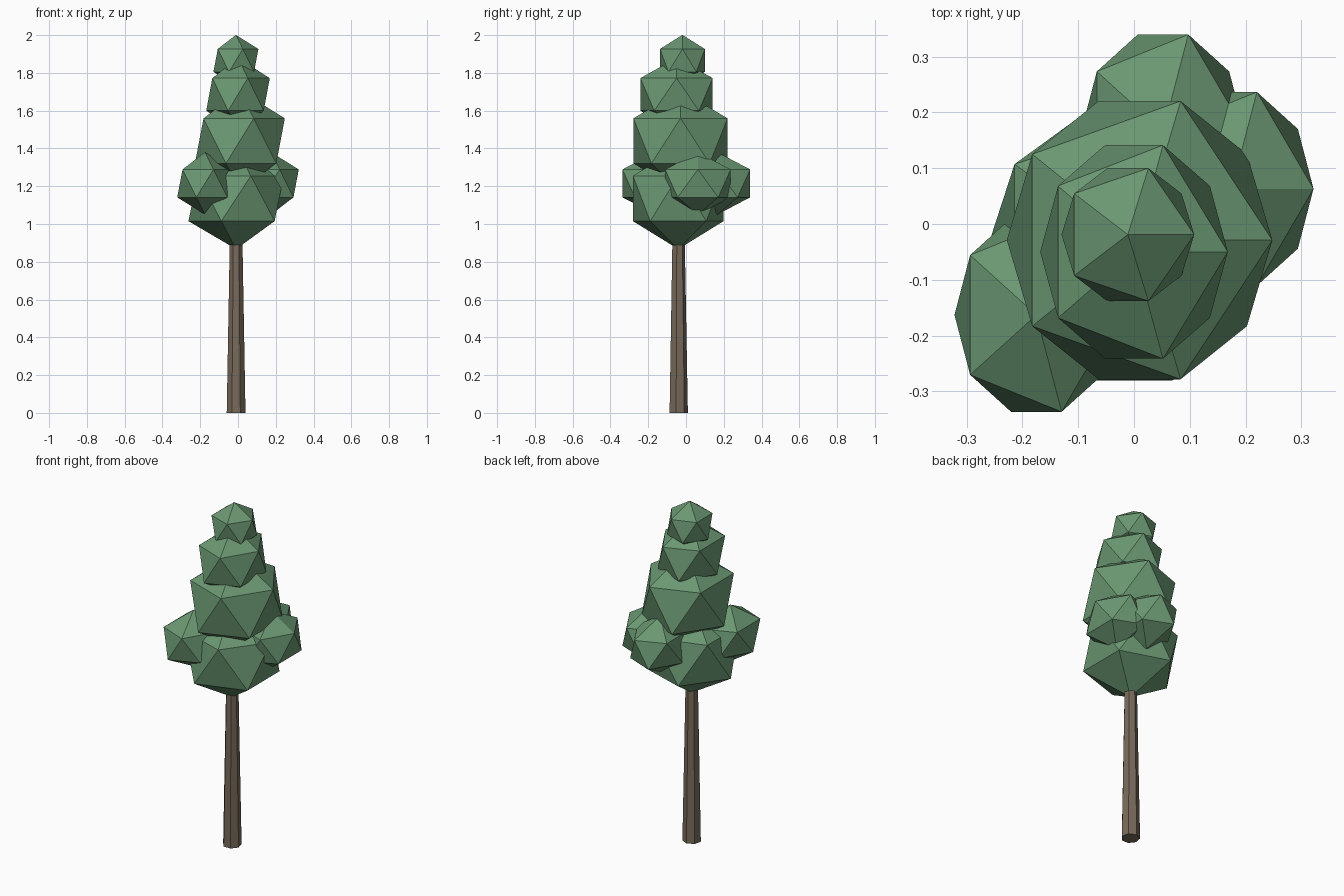
import bpy

cube = bpy.data.objects.get("Cube")
if cube:
    bpy.data.objects.remove(cube, do_unlink=True)


def make_material(name, rgb):
    mat = bpy.data.materials.new(name)
    mat.use_nodes = True
    colour = (*rgb, 1.0)
    mat.diffuse_color = colour
    mat.node_tree.nodes["Principled BSDF"].inputs["Base Color"].default_value = colour
    return mat


leaf_green = make_material("leaf green", (0.145, 0.31, 0.168))
bark_brown = make_material("bark brown", (0.185, 0.145, 0.103))


def foliage(name, centre, radii):
    """Faceted leaf clump: a stretched icosahedron."""
    bpy.ops.mesh.primitive_ico_sphere_add(subdivisions=1, radius=1, location=centre)
    clump = bpy.context.object
    clump.name = name
    clump.scale = radii
    bpy.ops.object.transform_apply(location=False, rotation=False, scale=True)
    clump.data.materials.append(leaf_green)


# Tapered seven-sided trunk, running up into the foliage
TRUNK_HEIGHT = 1.1
bpy.ops.mesh.primitive_cone_add(vertices=7, radius1=0.051, radius2=0.031,
                                depth=TRUNK_HEIGHT,
                                location=(-0.01, -0.041, TRUNK_HEIGHT / 2))
trunk = bpy.context.object
trunk.name = "trunk"
trunk.data.materials.append(bark_brown)

# Main crown, stacked from bottom to top
foliage("crown_bottom", (-0.01, -0.041, 1.135), (0.282, 0.282, 0.268))
foliage("crown_middle", (0.01, -0.029, 1.44), (0.266, 0.293, 0.267))
foliage("crown_upper", (0.0, -0.05, 1.686), (0.188, 0.225, 0.193))
foliage("crown_top", (-0.011, -0.019, 1.866), (0.133, 0.14, 0.135))

# Equal side clumps around the lower crown
SIDE_RADII = (0.164, 0.204, 0.165)
for name, x, y in (("front_right_clump", -0.175, -0.163),
                   ("left_clump", 0.175, 0.063),
                   ("back_clump", 0.052, 0.166)):
    foliage(name, (x, y, 1.215), SIDE_RADII)
